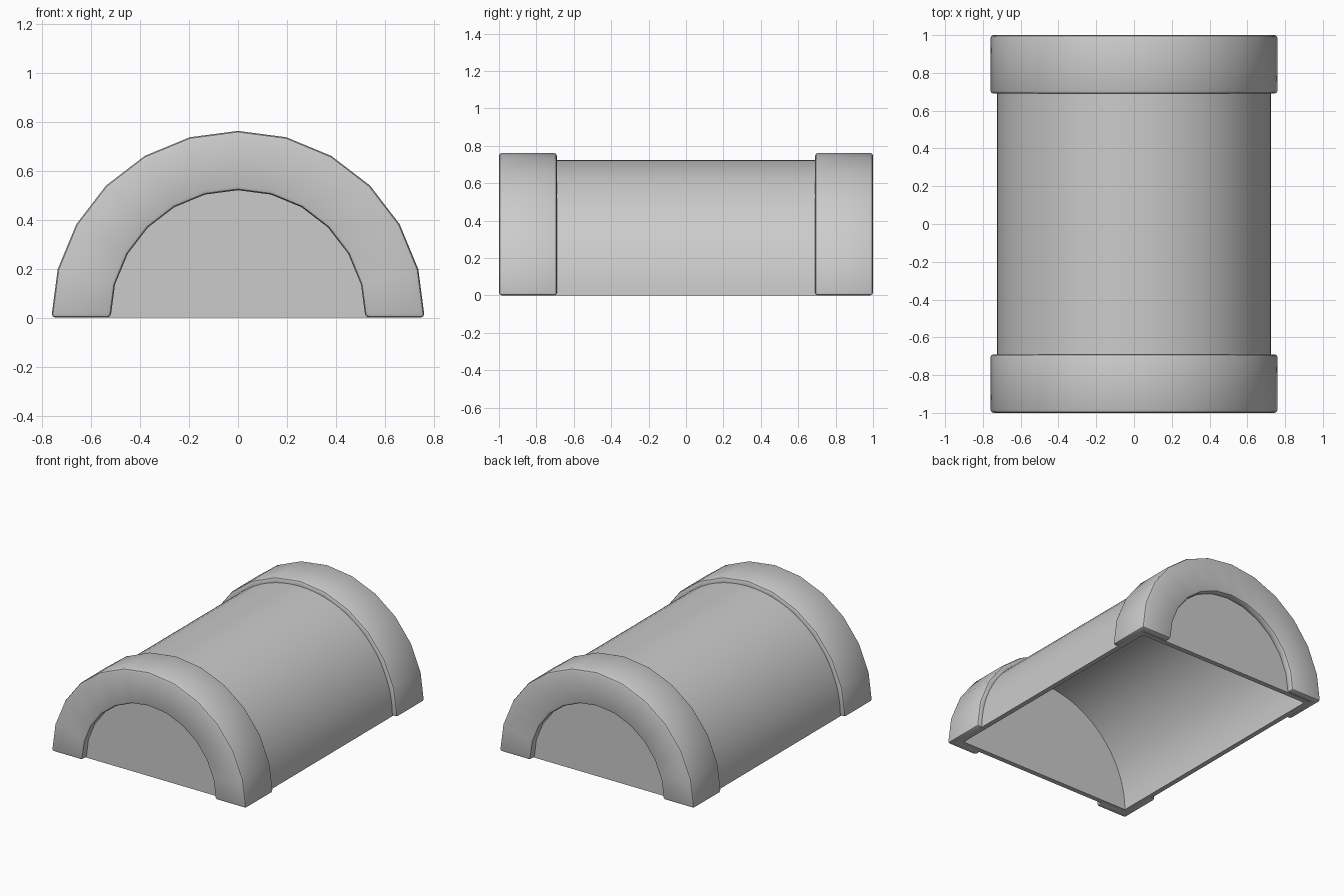
import bpy, bmesh, math

if "Cube" in bpy.data.objects:
    bpy.data.objects.remove(bpy.data.objects["Cube"], do_unlink=True)

grey = bpy.data.materials.new("plain grey")
grey.use_nodes = True
colour = (0.6, 0.6, 0.6, 1)
grey.diffuse_color = colour
grey.node_tree.nodes["Principled BSDF"].inputs["Base Color"].default_value = colour


def half_sweep(name, profile, steps, bevel=0):
    """Sweep a closed (radius, y) profile through half a turn and cap it."""
    bm = bmesh.new()
    rows = []
    for i in range(steps + 1):
        a = math.pi * i / steps
        rows.append([bm.verts.new((r * math.cos(a), y, r * math.sin(a)))
                     for r, y in profile])
    n = len(profile)
    for low, high in zip(rows, rows[1:]):
        for j in range(n):
            k = (j + 1) % n
            if profile[j][0] or profile[k][0]:
                bm.faces.new((low[j], low[k], high[k], high[j]))
    bm.faces.new(rows[0])
    bm.faces.new(rows[-1][::-1])
    bmesh.ops.remove_doubles(bm, verts=bm.verts, dist=0.0001)
    bmesh.ops.recalc_face_normals(bm, faces=bm.faces)
    mesh = bpy.data.meshes.new(name)
    bm.to_mesh(mesh)
    bm.free()
    mesh.materials.append(grey)
    obj = bpy.data.objects.new(name, mesh)
    bpy.context.collection.objects.link(obj)
    bpy.ops.object.select_all(action='DESELECT')
    obj.select_set(True)
    bpy.context.view_layer.objects.active = obj
    if bevel:
        mod = obj.modifiers.new("rounded edges", 'BEVEL')
        mod.width = bevel
        mod.segments = 2
        mod.limit_method = 'ANGLE'
        mod.angle_limit = math.radians(40)
        bpy.ops.object.modifier_apply(modifier=mod.name)
    bpy.ops.object.shade_smooth_by_angle(angle=math.radians(35))
    return obj


# Hollow half-cylinder with closed ends, open underneath
R, T, Y = 0.725, 0.035, 0.95
half_sweep("barrel_shell", [
    (0, Y), (R, Y), (R, -Y), (0, -Y),
    (0, T - Y), (R - T, T - Y), (R - T, Y - T), (0, Y - T)], 36)

# Collars: a band over the shell with a flange covering the rim of the end wall
for name, s in (("front_collar", -1), ("back_collar", 1)):
    half_sweep(name, [
        (0.762, s * 0.69), (0.762, s), (0.52, s), (0.52, s * 0.94),
        (0.705, s * 0.94), (0.705, s * 0.69)], 12, 0.016)
